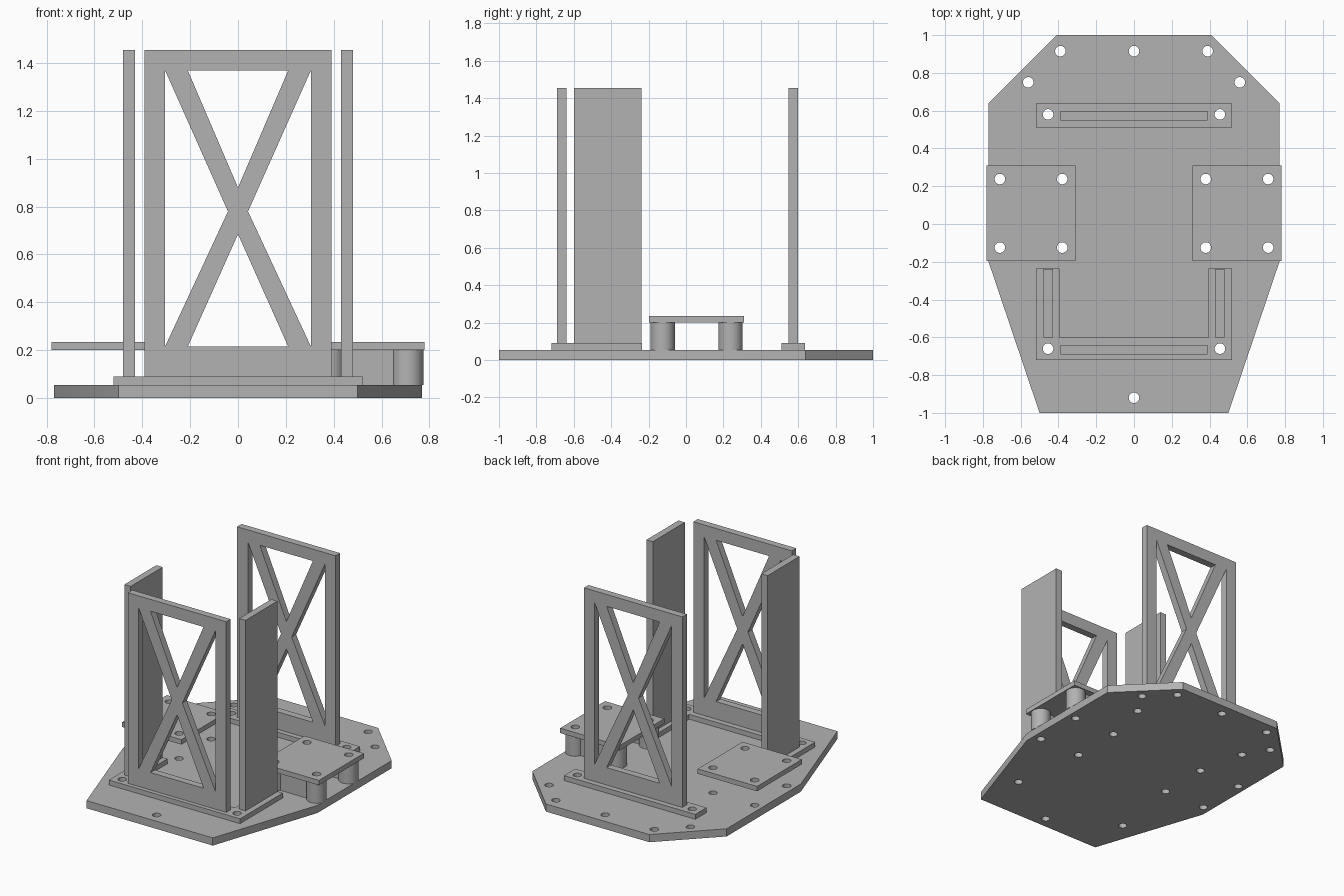
import bpy
from math import cos, sin, tau, radians
from mathutils import Matrix

if "Cube" in bpy.data.objects:
    bpy.data.objects.remove(bpy.data.objects["Cube"], do_unlink=True)

grey = bpy.data.materials.new("plain_grey")
grey.use_nodes = True
COLOUR = (0.45, 0.45, 0.45, 1)
grey.diffuse_color = COLOUR
grey.node_tree.nodes["Principled BSDF"].inputs["Base Color"].default_value = COLOUR


def circle(x, y, r=0.028, n=32):
    return [(x + r * cos(tau * i / n), y + r * sin(tau * i / n)) for i in range(n)]


def rect(x0, x1, y0, y1):
    return [(x0, y0), (x1, y0), (x1, y1), (x0, y1)]


def mirrored(points):
    return points + [(-x, y) for x, y in points if x]


def slab(name, outline, lo, hi, holes=(), upright=False):
    """Extrude a flat outline with holes along z, or along y when upright."""
    curve = bpy.data.curves.new(name, "CURVE")
    curve.dimensions = "2D"
    curve.fill_mode = "BOTH"
    curve.extrude = (hi - lo) / 2
    for loop in [outline, *holes]:
        spline = curve.splines.new("POLY")
        spline.points.add(len(loop) - 1)
        for point, (x, y) in zip(spline.points, loop):
            point.co = (x, y, 0, 1)
        spline.use_cyclic_u = True
    obj = bpy.data.objects.new(name, curve)
    bpy.context.collection.objects.link(obj)
    bpy.ops.object.select_all(action="DESELECT")
    obj.select_set(True)
    bpy.context.view_layer.objects.active = obj
    bpy.ops.object.convert(target="MESH")
    obj = bpy.context.object
    mid = (lo + hi) / 2
    if upright:
        obj.data.transform(Matrix.Translation((0, mid, 0)) @ Matrix.Rotation(radians(90), 4, "X"))
    else:
        obj.data.transform(Matrix.Translation((0, 0, mid)))
    obj.data.materials.clear()
    obj.data.materials.append(grey)
    bpy.ops.object.shade_smooth_by_angle(angle=radians(30))
    return obj


BASE, FOOT, TOP = 0.055, 0.09, 1.455
SHELF = 0.2
POST_X, POST_Y = (0.38, 0.71), (-0.125, 0.238)
post_spots = [(x, y) for x in POST_X for y in POST_Y]
front_bolts = mirrored([(0.455, -0.66)])
rear_bolts = mirrored([(0.455, 0.58)])

# Drilled base plate
right_edge = [(0.5, -1), (0.77, -0.2), (0.77, 0.64), (0.41, 1)]
base_outline = right_edge + [(-x, y) for x, y in reversed(right_edge)]
base_bolts = mirrored([(0, -0.92), (0, 0.915), (0.39, 0.915), (0.56, 0.75)] + post_spots)
slab("base_plate", base_outline, 0, BASE,
     [circle(*p) for p in base_bolts + front_bolts + rear_bolts])

# Mounting feet: a U at the front and a bar at the rear
u_side = [(0.52, -0.72), (0.52, -0.235), (0.395, -0.235), (0.395, -0.6)]
slab("front_foot", u_side + [(-x, y) for x, y in reversed(u_side)], BASE, FOOT,
     [circle(*p) for p in front_bolts])
slab("rear_foot", rect(-0.52, 0.52, 0.51, 0.637), BASE, FOOT,
     [circle(*p) for p in rear_bolts])

# Cross-braced frames
side_gap = [(0.305, 1.37), (0.305, 0.215), (0.042, 0.78)]
openings = [
    [(-0.21, 1.37), (0.21, 1.37), (0, 0.88)],
    [(-0.21, 0.215), (0.21, 0.215), (0, 0.685)],
    side_gap,
    [(-x, z) for x, z in side_gap],
]
for name, y0, y1 in (("front_frame", -0.69, -0.64), ("rear_frame", 0.547, 0.598)):
    slab(name, rect(-0.39, 0.39, FOOT, TOP), y0, y1, openings, upright=True)

# Solid side panels and drilled shelves
for side, s in (("left", 1), ("right", -1)):
    slab(side + "_panel", rect(s * 0.43, s * 0.48, -0.6, -0.238), FOOT, TOP)
    slab(side + "_shelf", rect(s * 0.31, s * 0.78, -0.197, 0.31), SHELF, 0.235,
         [circle(s * x, y) for x, y in post_spots])

# Hollow posts joined in pairs by webs, under the left shelf
for x, y in post_spots:
    slab("shelf_post", circle(x, y, 0.065), BASE, SHELF, [circle(x, y)])
for y in POST_Y:
    slab("post_web", rect(0.435, 0.655, y - 0.025, y + 0.025), BASE, SHELF)
